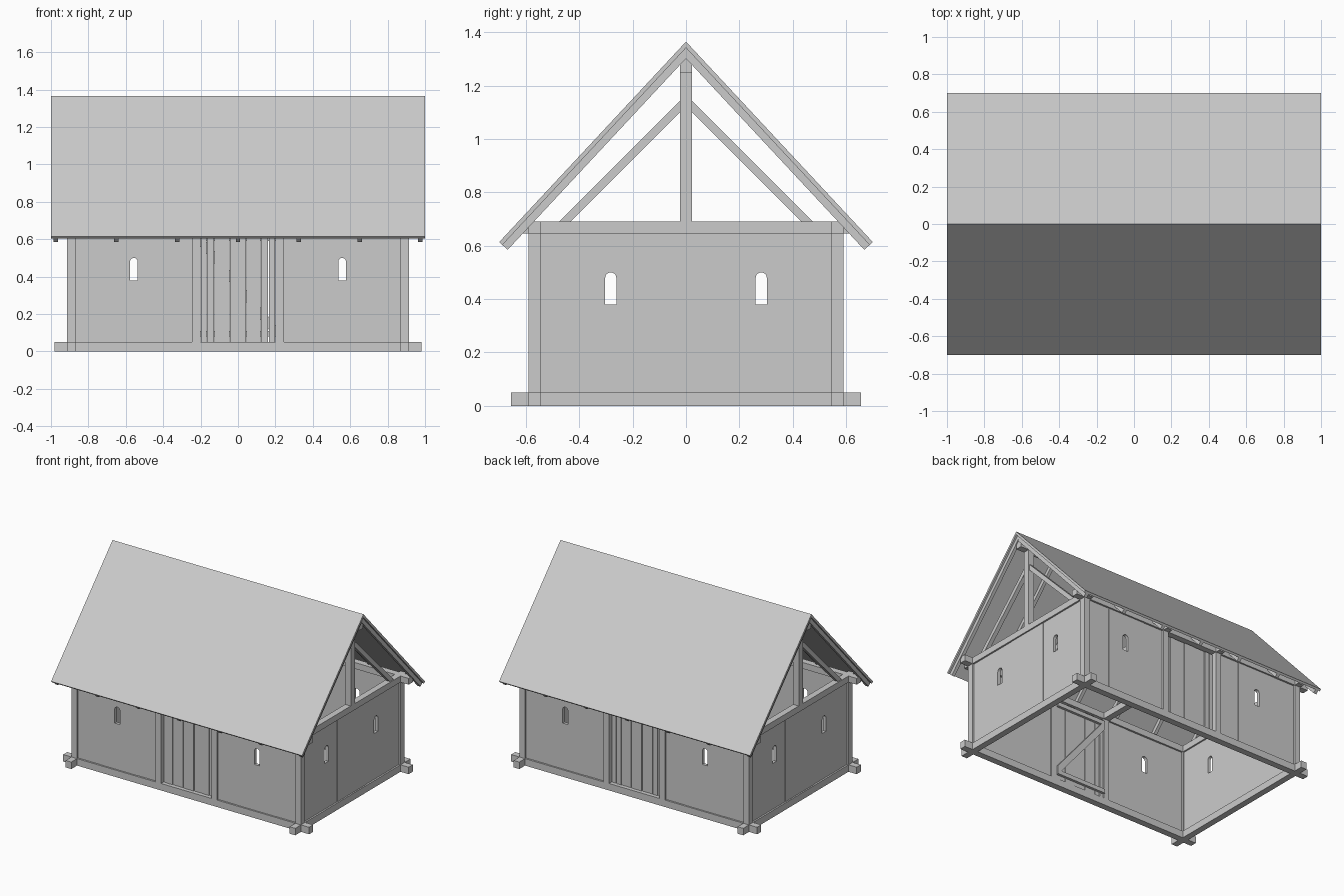
import bpy, bmesh, math
from mathutils import Vector

if "Cube" in bpy.data.objects:
    bpy.data.objects.remove(bpy.data.objects["Cube"])


def prism(name, pts, x0, x1, axis='X'):
    """Extrude a closed profile: (y,z) along X, or (x,z) along Y."""
    bm = bmesh.new()
    def place(p, d):
        return (d, p[0], p[1]) if axis == 'X' else (p[0], d, p[1])
    a = [bm.verts.new(place(p, x0)) for p in pts]
    b = [bm.verts.new(place(p, x1)) for p in pts]
    n = len(pts)
    bm.faces.new(a)
    bm.faces.new(b[::-1])
    for i in range(n):
        j = (i + 1) % n
        bm.faces.new((a[j], a[i], b[i], b[j]))
    bmesh.ops.recalc_face_normals(bm, faces=bm.faces)
    me = bpy.data.meshes.new(name)
    bm.to_mesh(me)
    bm.free()
    ob = bpy.data.objects.new(name, me)
    bpy.context.collection.objects.link(ob)
    return ob


def box(name, x0, x1, y0, y1, z0, z1):
    return prism(name, [(y0, z0), (y1, z0), (y1, z1), (y0, z1)], x0, x1)


def cut(ob, cutter):
    m = ob.modifiers.new("window", 'BOOLEAN')
    m.operation = 'DIFFERENCE'
    m.solver = 'EXACT'
    m.object = cutter
    cutter.hide_render = True
    cutter.hide_set(True)


def arch(c, half=0.021, z0=0.38, z1=0.50):
    zs = z1 - half
    return [(c - half, z0), (c + half, z0)] + [
        (c + half * math.cos(math.pi * i / 10), zs + half * math.sin(math.pi * i / 10))
        for i in range(11)]


XI, XO = 0.87, 0.915      # gable frame, inner and outer
YI, YO = 0.543, 0.59      # long wall frame, inner and outer
SILL, PLATE, TOP = 0.05, 0.645, 0.69
SLOPE, APEX = 1.073, 1.365
ANG = math.atan(SLOPE)
S, C = math.sin(ANG), math.cos(ANG)

for s in (-1, 1):
    ylo, yhi = sorted((s * YI, s * YO))
    xlo, xhi = sorted((s * XI, s * XO))
    # crossing sills and top plates
    box("long_sill", -0.98, 0.98, ylo, yhi, 0, SILL)
    box("gable_sill", xlo, xhi, -0.655, 0.655, 0, SILL)
    box("wall_plate", -0.98, 0.98, ylo, yhi, PLATE, TOP)
    # corner and door posts
    for t in (-1, 1):
        a, b = sorted((t * XI, t * XO))
        box("corner_post", a, b, ylo, yhi, SILL, PLATE)
        a, b = sorted((t * 0.20, t * 0.245))
        box("door_post", a, b, ylo, yhi, SILL, PLATE)

# window cutters
long_cutters = {s: prism("window_cutter", arch(s * 0.557), -0.8, 0.8, 'Y') for s in (-1, 1)}
gable_cutters = {s: prism("window_cutter", arch(s * 0.282), -1.1, 1.1, 'X') for s in (-1, 1)}

# wall planks, neighbouring ones slightly stepped
for s in (-1, 1):
    for t in (-1, 1):
        edges = [0.245, 0.40, 0.70, XI]
        for i in range(3):
            d = 0.002 * (i % 2)
            y0, y1 = sorted((s * (0.555 + d), s * (0.577 + d)))
            a, b = sorted((t * edges[i], t * edges[i + 1]))
            p = box("wall_plank", a, b, y0, y1, SILL, PLATE)
            if i == 1:
                cut(p, long_cutters[t])
    edges = [-YI, -0.16, 0.16, YI]
    for i in range(3):
        d = 0.002 * (i % 2)
        x0, x1 = sorted((s * (0.881 + d), s * (0.903 + d)))
        p = box("gable_plank", x0, x1, edges[i], edges[i + 1], SILL, PLATE)
        if i != 1:
            cut(p, gable_cutters[i - 1])

# plank doors, front and back
seams = [-0.20, -0.168, -0.128, -0.043, 0.043, 0.122, 0.163, 0.20]
for s in (-1, 1):
    for i in range(len(seams) - 1):
        d = 0.003 * (i % 2)
        y0, y1 = sorted((s * (0.548 + d), s * (0.560 + d)))
        box("door_board", seams[i] + 0.0015, seams[i + 1] - 0.0015, y0, y1, SILL, PLATE - 0.01)

# ledges and diagonal brace inside the front door
box("door_ledge", -0.2, 0.2, -0.548, -0.53, 0.08, 0.11)
box("door_ledge", -0.2, 0.2, -0.548, -0.53, 0.59, 0.62)
prism("door_brace", [(0.2, 0.11), (0.17, 0.11), (-0.2, 0.56), (-0.2, 0.59), (-0.17, 0.59), (0.2, 0.14)],
      -0.548, -0.53, 'Y')

# trusses: tie beam, king post and two braces
for x in (-0.8925, -0.2225, 0.2225, 0.8925):
    a, b = x - 0.0225, x + 0.0225
    box("tie_beam", a, b, -0.625, 0.625, PLATE, TOP)
    box("king_post", a, b, -0.023, 0.023, TOP, 1.25)
    for s in (-1, 1):
        prism("truss_brace", [(s * 0.475, TOP), (s * 0.433, TOP), (s * 0.023, 1.10), (s * 0.023, 1.143)],
              x - 0.015, x + 0.015)

# ridge beam
box("ridge_beam", -0.98, 0.98, -0.023, 0.023, 1.25, 1.30)


def roof_strip(name, s, near, far, x0, x1):
    """Sloping strip between two depths below the roof surface."""
    ye, ze = 0.70, APEX - 0.70 * SLOPE
    prism(name, [(0, APEX - near / C), (s * (ye - near * S), ze - near * C),
                 (s * (ye - far * S), ze - far * C), (0, APEX - far / C)], x0, x1)


# roof slopes and rafter pairs with a peg at the ridge
for s in (-1, 1):
    roof_strip("roof_slope", s, 0, 0.016, -1, 1)
    for i in range(7):
        x = (i - 3) * 0.325
        roof_strip("rafter", s, 0.016, 0.043, x - 0.012, x + 0.012)
for i in range(7):
    x = (i - 3) * 0.325
    prism("rafter_peg", [(0.006 * math.cos(k * math.pi / 4), 1.305 + 0.006 * math.sin(k * math.pi / 4))
                         for k in range(8)], x - 0.014, x + 0.014)
